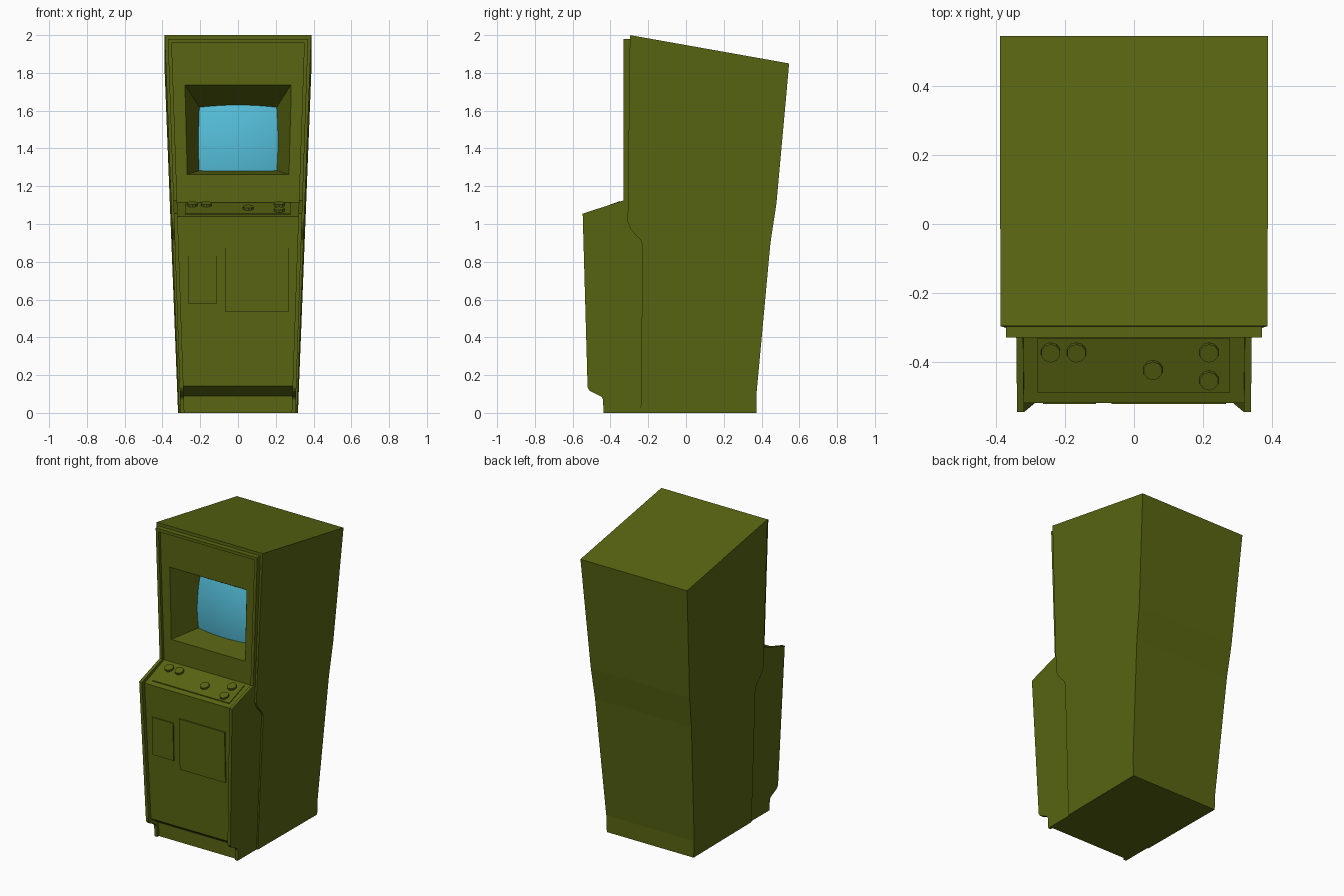
import bpy, bmesh, math
from mathutils import Vector

if "Cube" in bpy.data.objects:
    bpy.data.objects.remove(bpy.data.objects["Cube"])


def material(name, rgb):
    m = bpy.data.materials.new(name)
    m.diffuse_color = (*rgb, 1)
    m.use_nodes = True
    m.node_tree.nodes["Principled BSDF"].inputs["Base Color"].default_value = m.diffuse_color
    return m


OLIVE = material("olive_paint", (0.10, 0.13, 0.006))
BLUE = material("screen_blue", (0.09, 0.52, 0.70))


def finish(name, bm, mat=OLIVE):
    bmesh.ops.recalc_face_normals(bm, faces=bm.faces)
    me = bpy.data.meshes.new(name)
    bm.to_mesh(me)
    bm.free()
    me.materials.append(mat)
    ob = bpy.data.objects.new(name, me)
    bpy.context.collection.objects.link(ob)
    return ob


def loft(name, a, b):
    """Closed solid between two matching outlines."""
    bm = bmesh.new()
    va = [bm.verts.new(p) for p in a]
    vb = [bm.verts.new(p) for p in b]
    bm.faces.new(va)
    bm.faces.new(vb[::-1])
    n = len(va)
    for i in range(n):
        j = (i + 1) % n
        bm.faces.new((va[i], vb[i], vb[j], va[j]))
    return finish(name, bm)


def prism(name, profile, x0, x1):
    """Side profile (y, z) spanned between two x positions that may lean."""
    return loft(name, [(x0(y, z), y, z) for y, z in profile],
                [(x1(y, z), y, z) for y, z in profile])


def body_half(y, z):
    return 0.314 + 0.0384 * z + 0.009 * y


def wall_out(y, z):
    return 0.304 + 0.034 * z


def wall_in(y, z):
    return wall_out(y, z) - 0.02


def panel_half(y, z):
    return wall_in(y, z) + 0.002


def both(name, profile, half):
    return prism(name, profile, lambda y, z: -half(y, z), half)


# Main cabinet, leaning outward toward the top
body = both("cabinet_body", [
    (-0.24, 0), (0.374, 0), (0.374, 0.11), (0.447, 0.9), (0.479, 1.11),
    (0.546, 1.85), (-0.297, 2.0), (-0.309, 1.01), (-0.292, 0.97),
    (-0.24, 0.915), (-0.23, 0.885)], body_half)

# Projecting side walls, mirrored, and the strip that joins them at the top
wall = prism("front_side_walls", [
    (-0.2, 0), (-0.437, 0), (-0.439, 0.07), (-0.447, 0.085), (-0.51, 0.117),
    (-0.521, 0.135), (-0.547, 1.055), (-0.33, 1.125), (-0.33, 1.98),
    (-0.2, 1.98)], wall_in, wall_out)
wall.modifiers.new("Mirror", 'MIRROR')
both("top_strip", [(-0.2, 1.96), (-0.33, 1.96), (-0.33, 1.98), (-0.2, 1.98)],
     panel_half)

# Recessed front: bezel panel, control shelf, lower panel and kick board
front = both("front_panel", [
    (-0.2, 0), (-0.42, 0), (-0.42, 0.09), (-0.497, 0.143), (-0.52, 1.04),
    (-0.312, 1.115), (-0.312, 1.965), (-0.2, 1.965)], panel_half)

# Tapered screen recess cut through front panel and body
near = [(-0.281, 1.737), (0.281, 1.737), (0.27, 1.263), (-0.27, 1.263)]
far = [(-0.207, 1.622), (0.207, 1.622), (0.203, 1.283), (-0.203, 1.283)]


def ring(t):
    return [(a[0] + (b[0] - a[0]) * t, -0.312 + 0.2 * t, a[1] + (b[1] - a[1]) * t)
            for a, b in zip(near, far)]


cutter = loft("recess_cutter", ring(-0.4), ring(1.3))
cutter.hide_render = True
for ob in (body, front):
    mod = ob.modifiers.new("Recess", 'BOOLEAN')
    mod.operation = 'DIFFERENCE'
    mod.solver = 'EXACT'
    mod.object = cutter
    bpy.context.view_layer.objects.active = ob
    bpy.ops.object.modifier_apply(modifier=mod.name)
bpy.data.objects.remove(cutter)

# Bulging screen, slightly oversized so the recess walls trim its outline
bm = bmesh.new()
bmesh.ops.create_grid(bm, x_segments=14, y_segments=14, size=1)
for v in bm.verts:
    x, h = v.co.x * 0.235, v.co.y * 0.205
    v.co = Vector((x, -0.152 + 0.575 * (x * x + h * h) + 0.05 * h, 1.455 + h))
screen = finish("screen", bm, BLUE)
if screen.data.polygons[0].normal.y > 0:
    screen.data.flip_normals()
for p in screen.data.polygons:
    p.use_smooth = True


# Two thin doors on the sloping lower panel
def panel_y(z):
    return -0.497 - 0.02564 * (z - 0.143)


for name, x0, x1, z0, z1 in (("small_door", -0.265, -0.11, 0.58, 0.83),
                             ("large_door", -0.065, 0.268, 0.535, 0.872)):
    prism(name, [(panel_y(z0) + 0.01, z0), (panel_y(z0) - 0.008, z0),
                 (panel_y(z1) - 0.008, z1), (panel_y(z1) + 0.01, z1)],
          lambda y, z: x0, lambda y, z: x1)


# Raised control plate with round buttons
SLOPE = 0.075 / 0.208


def shelf_z(y):
    return 1.115 + (y + 0.312) * SLOPE


prism("control_plate", [(y, shelf_z(y) + d) for y, d in (
    (-0.332, -0.01), (-0.49, -0.01), (-0.49, 0.006), (-0.332, 0.006))],
    lambda y, z: -0.281, lambda y, z: 0.279)

for i, (x, y) in enumerate([(-0.242, -0.372), (-0.167, -0.372), (0.055, -0.423),
                            (0.218, -0.372), (0.218, -0.453)]):
    bm = bmesh.new()
    bmesh.ops.create_cone(bm, cap_ends=True, segments=10, radius1=0.03,
                          radius2=0.028, depth=0.026)
    button = finish(f"button_{i + 1}", bm)
    button.location = (x, y, shelf_z(y) + 0.006)
    button.rotation_euler.x = math.atan(SLOPE)
